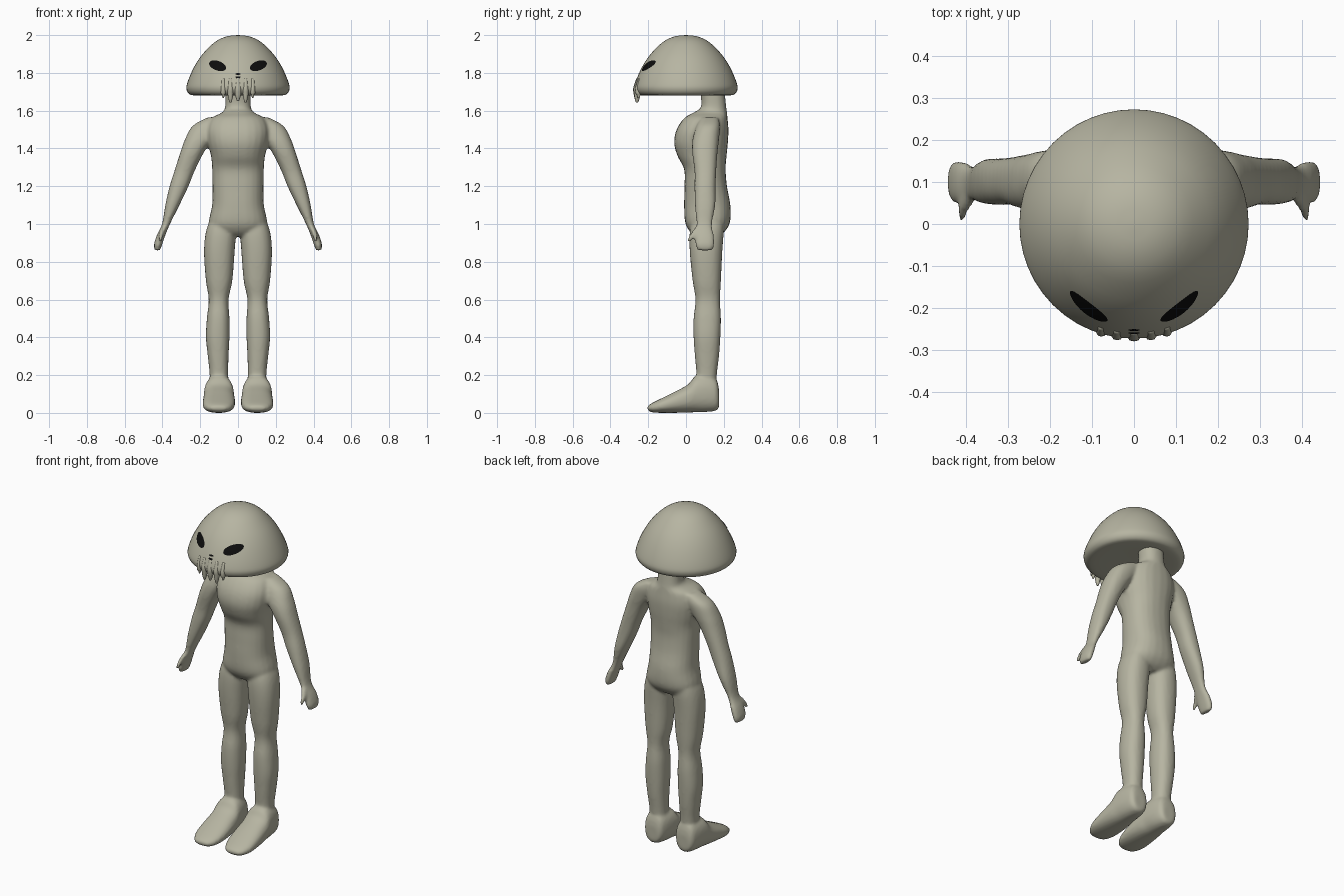
import bpy, bmesh, math
from mathutils import Vector

if "Cube" in bpy.data.objects:
    bpy.data.objects.remove(bpy.data.objects["Cube"])


def material(name, rgb):
    m = bpy.data.materials.new(name)
    m.diffuse_color = (*rgb, 1)
    m.use_nodes = True
    m.node_tree.nodes["Principled BSDF"].inputs["Base Color"].default_value = m.diffuse_color
    return m


SKIN = material("grey green skin", (0.47, 0.46, 0.36))
BLACK = material("black", (0.004, 0.004, 0.004))


def finish(bm, name, mat):
    bmesh.ops.recalc_face_normals(bm, faces=bm.faces)
    me = bpy.data.meshes.new(name)
    bm.to_mesh(me)
    bm.free()
    me.materials.append(mat)
    me.shade_smooth()
    ob = bpy.data.objects.new(name, me)
    bpy.context.collection.objects.link(ob)
    return ob


def smooth_rows(rows, sub=4):
    """Catmull-Rom interpolation of rows of numbers."""
    out = []
    for i in range(len(rows) - 1):
        p0, p1, p2, p3 = (rows[max(0, min(len(rows) - 1, i + k))] for k in (-1, 0, 1, 2))
        for s in range(sub):
            t = s / sub
            out.append([b + 0.5 * t * (c - a + t * (2 * a - 5 * b + 4 * c - d + t * (3 * (b - c) + d - a)))
                        for a, b, c, d in zip(p0, p1, p2, p3)])
    return out + [list(rows[-1])]


def loft(bm, rows, side=1, along="z", n=24, power=2.3):
    """Rows are (station, x min, x max, other min, other max)."""
    rings = []
    for t, a0, a1, b0, b1 in smooth_rows(rows):
        ring = []
        for k in range(n):
            c, s = math.cos(2 * math.pi * k / n), math.sin(2 * math.pi * k / n)
            u = (a0 + a1) / 2 + (a1 - a0) / 2 * math.copysign(abs(c) ** (2 / power), c)
            v = (b0 + b1) / 2 + (b1 - b0) / 2 * math.copysign(abs(s) ** (2 / power), s)
            ring.append(bm.verts.new((u * side, v, t) if along == "z" else (u * side, t, v)))
        rings.append(ring)
    for r, q in zip(rings, rings[1:]):
        for k in range(n):
            bm.faces.new((r[k], r[(k + 1) % n], q[(k + 1) % n], q[k]))
    bm.faces.new(rings[0])
    bm.faces.new(rings[-1][::-1])


# body: torso, neck, limbs, hands and feet merged into one skin
torso = [(1.70, -.068, .068, .075, .205), (1.62, -.068, .068, .08, .213), (1.59, -.085, .085, .04, .217),
         (1.56, -.14, .14, -.01, .22), (1.50, -.165, .165, -.05, .225), (1.43, -.16, .16, -.063, .222),
         (1.36, -.143, .143, -.045, .215), (1.29, -.137, .137, -.01, .21), (1.20, -.135, .135, -.008, .217),
         (1.10, -.137, .137, -.01, .235), (1.01, -.155, .155, -.005, .233), (.96, -.14, .14, .02, .205),
         (.935, -.08, .08, .05, .17)]
leg = [(1.04, .03, .14, .04, .2), (.96, .012, .17, .02, .2), (.85, .018, .18, .02, .192), (.70, .03, .17, .035, .185),
       (.60, .05, .155, .05, .18), (.50, .045, .165, .04, .185), (.40, .045, .17, .04, .182),
       (.30, .05, .16, .047, .175), (.20, .052, .15, .055, .163), (.10, .05, .15, .05, .16)]
foot = [(.175, .065, .14, .03, .12), (.16, .045, .16, .012, .18), (.11, .03, .172, .005, .2), (.05, .022, .18, .003, .195),
        (.01, .018, .183, .002, .15), (-.06, .015, .187, 0, .112), (-.13, .02, .185, 0, .077),
        (-.18, .04, .165, .003, .052), (-.205, .07, .135, .015, .035)]
arm = [(1.565, .07, .16, .08, .17), (1.52, .08, .24, .055, .18), (1.45, .13, .28, .035, .175), (1.38, .18, .305, .033, .167),
       (1.28, .23, .337, .045, .16), (1.20, .262, .362, .045, .157), (1.10, .31, .385, .047, .155),
       (1.00, .36, .402, .055, .138), (.94, .385, .43, .05, .148), (.89, .402, .445, .05, .15), (.86, .413, .44, .062, .14)]
thumb = [(.985, .375, .405, .05, .09), (.95, .392, .418, .025, .07), (.92, .4, .42, .008, .035), (.905, .404, .418, .01, .025)]
bm = bmesh.new()
loft(bm, torso)
for s in (1, -1):
    loft(bm, leg, s)
    loft(bm, foot, s, "y")
    loft(bm, arm, s)
    loft(bm, thumb, s)
body = finish(bm, "body", SKIN)
rm = body.modifiers.new("merge", "REMESH")
rm.mode, rm.voxel_size, rm.use_smooth_shade = "VOXEL", 0.009, True
sm = body.modifiers.new("soften", "SMOOTH")
sm.factor, sm.iterations = 0.5, 5

# domed head: turned profile
profile = smooth_rows([(0, 2.0), (.06, 1.993), (.12, 1.965), (.18, 1.908), (.22, 1.853), (.25, 1.795), (.27, 1.742),
                       (.273, 1.715), (.262, 1.692), (.235, 1.681), (.15, 1.68), (0, 1.682)], 3)
bm = bmesh.new()
vs = [bm.verts.new((r, 0, z)) for r, z in profile]
es = [bm.edges.new(p) for p in zip(vs, vs[1:])]
bmesh.ops.spin(bm, geom=vs + es, cent=(0, 0, 0), axis=(0, 0, 1), angle=2 * math.pi, steps=48)
bmesh.ops.remove_doubles(bm, verts=bm.verts, dist=0.0005)
finish(bm, "head", SKIN)


def on_head(x, z, lift=0.003):
    """Point on the front of the dome."""
    for (r0, z0), (r1, z1) in zip(profile, profile[1:]):
        if z1 <= z <= z0:
            r = r0 + (r1 - r0) * (z0 - z) / (z0 - z1)
            break
    return Vector((x, -math.sqrt(r * r - x * x) - lift, z))


def plate(name, cx, cz, rx, rz, tilt, power=2.0, n=24):
    """Oval plate hugging the dome."""
    bm = bmesh.new()
    rings = []
    for f in (.25, .5, .75, 1):
        ring = []
        for k in range(n):
            a = 2 * math.pi * k / n
            u, v = f * rx * math.cos(a), f * rz * math.sin(a)
            ring.append(bm.verts.new(on_head(cx + u * math.cos(tilt) - v * math.sin(tilt),
                                             cz + u * math.sin(tilt) + v * math.cos(tilt))))
        rings.append(ring)
    bm.faces.new(rings[0])
    for r, q in zip(rings, rings[1:]):
        for k in range(n):
            bm.faces.new((r[k], q[k], q[(k + 1) % n], r[(k + 1) % n]))
    return finish(bm, name, BLACK)


# eyes and nostrils
for s, label in ((1, "left"), (-1, "right")):
    plate(label + "_eye", s * .108, 1.838, .047, .025, s * .35)
for z, label in ((1.794, "upper"), (1.777, "lower")):
    plate(label + "_nostril", 0, z, .014, .005, 0)

# mouth tentacles
bm = bmesh.new()
for x, tip, w in ((-.078, 1.668, .013), (-.04, 1.642, .015), (0, 1.65, .017), (.04, 1.642, .015), (.078, 1.668, .013)):
    y = on_head(x, 1.72, 0).y
    loft(bm, [(1.77, x - w * .6, x + w * .6, y + .01, y + .03), (1.72, x - w, x + w, y - .006, y + .03),
              (1.69, x - w, x + w, y - .004, y + .028), (tip + .02, x - w * .7, x + w * .7, y, y + .024),
              (tip, x - w * .3, x + w * .3, y + .006, y + .016)], n=12)
finish(bm, "mouth_tentacles", SKIN)
